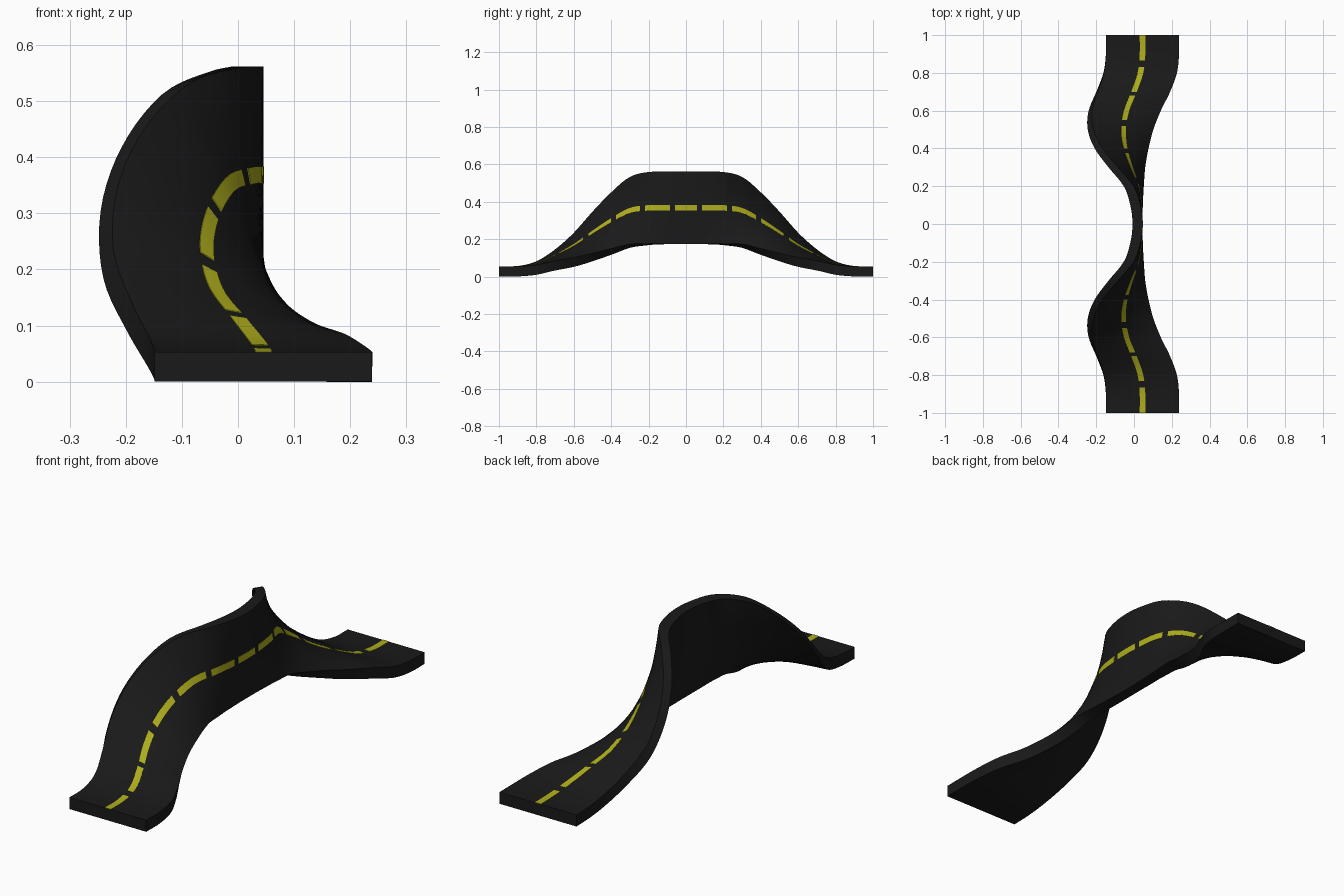
import bpy, math

if "Cube" in bpy.data.objects:
    bpy.data.objects.remove(bpy.data.objects["Cube"])

W, T = 0.387, 0.053          # road width and thickness

# Road centre x, centre z and bank angle (degrees) every 0.1 from the middle to the end
KEYS = [(0.045, 0.3685, 90), (0.040, 0.3685, 88), (0.025, 0.367, 82), (-0.013, 0.353, 68),
        (-0.045, 0.300, 51), (-0.056, 0.236, 35), (-0.040, 0.168, 20), (0.0, 0.115, 9),
        (0.034, 0.072, 2.8), (0.045, 0.055, 0.4), (0.045, 0.053, 0)]


def station(y):
    """Smooth interpolation of the keys, mirrored about y = 0."""
    s = min(abs(y) * 10, 9.99999)
    i, t = int(s), s - int(s)
    a, b, c, d = (KEYS[min(abs(k), 10)] for k in (i - 1, i, i + 1, i + 2))
    return [0.5 * (2 * q + (r - p) * t + (2 * p - 5 * q + 4 * r - u) * t * t
                   + (3 * q - p - 3 * r + u) * t ** 3) for p, q, r, u in zip(a, b, c, d)]


def place(y, u, h):
    """Point u across the road and h above its surface."""
    x, z, ang = station(y)
    c, s = math.cos(math.radians(ang)), math.sin(math.radians(ang))
    return (x + u * c + h * s, y, z - u * s + h * c)


def material(name, rgb):
    m = bpy.data.materials.new(name)
    m.diffuse_color = (*rgb, 1)
    m.use_nodes = True
    m.node_tree.nodes["Principled BSDF"].inputs["Base Color"].default_value = m.diffuse_color
    return m


def sweep(name, spans, width, top, bottom, across, step, mat):
    """Banked slab following the road over each (start, end) span."""
    us = [width * (k / across - 0.5) for k in range(across + 1)]
    loop = [(u, top) for u in us] + [(u, bottom) for u in reversed(us)]
    n = len(loop)
    verts, faces = [], []
    for y0, y1 in spans:
        base = len(verts)
        rows = max(2, round((y1 - y0) / step))
        for r in range(rows + 1):
            y = y0 + (y1 - y0) * r / rows
            verts += [place(y, u, h) for u, h in loop]
        for r in range(rows):
            for k in range(n):
                a, b = base + r * n + k, base + r * n + (k + 1) % n
                faces.append((a, a + n, b + n, b))
        faces.append(tuple(base + k for k in range(n)))
        faces.append(tuple(base + rows * n + k for k in reversed(range(n))))
    me = bpy.data.meshes.new(name)
    me.from_pydata(verts, [], faces)
    me.materials.append(mat)
    ob = bpy.data.objects.new(name, me)
    bpy.context.collection.objects.link(ob)
    bpy.ops.object.select_all(action='DESELECT')
    ob.select_set(True)
    bpy.context.view_layer.objects.active = ob
    bpy.ops.object.mode_set(mode='EDIT')
    bpy.ops.mesh.select_all(action='SELECT')
    bpy.ops.mesh.normals_make_consistent(inside=False)
    bpy.ops.object.mode_set(mode='OBJECT')
    bpy.ops.object.shade_smooth_by_angle(angle=math.radians(35))
    return ob


# Asphalt slab that banks up to a vertical wall and back
sweep("road", [(-1, 1)], W, 0, -T, 8, 0.02, material("asphalt", (0.01, 0.01, 0.01)))

# Dashed centre line
half = [(0.085, 0.22), (0.245, 0.375), (0.40, 0.52), (0.55, 0.68), (0.70, 0.83), (0.865, 1.0)]
dashes = [(-0.06, 0.06)] + half + [(-b, -a) for a, b in half]
sweep("centre_line", dashes, 0.03, 0.0015, -0.003, 2, 0.02, material("yellow_paint", (0.42, 0.42, 0.012)))
